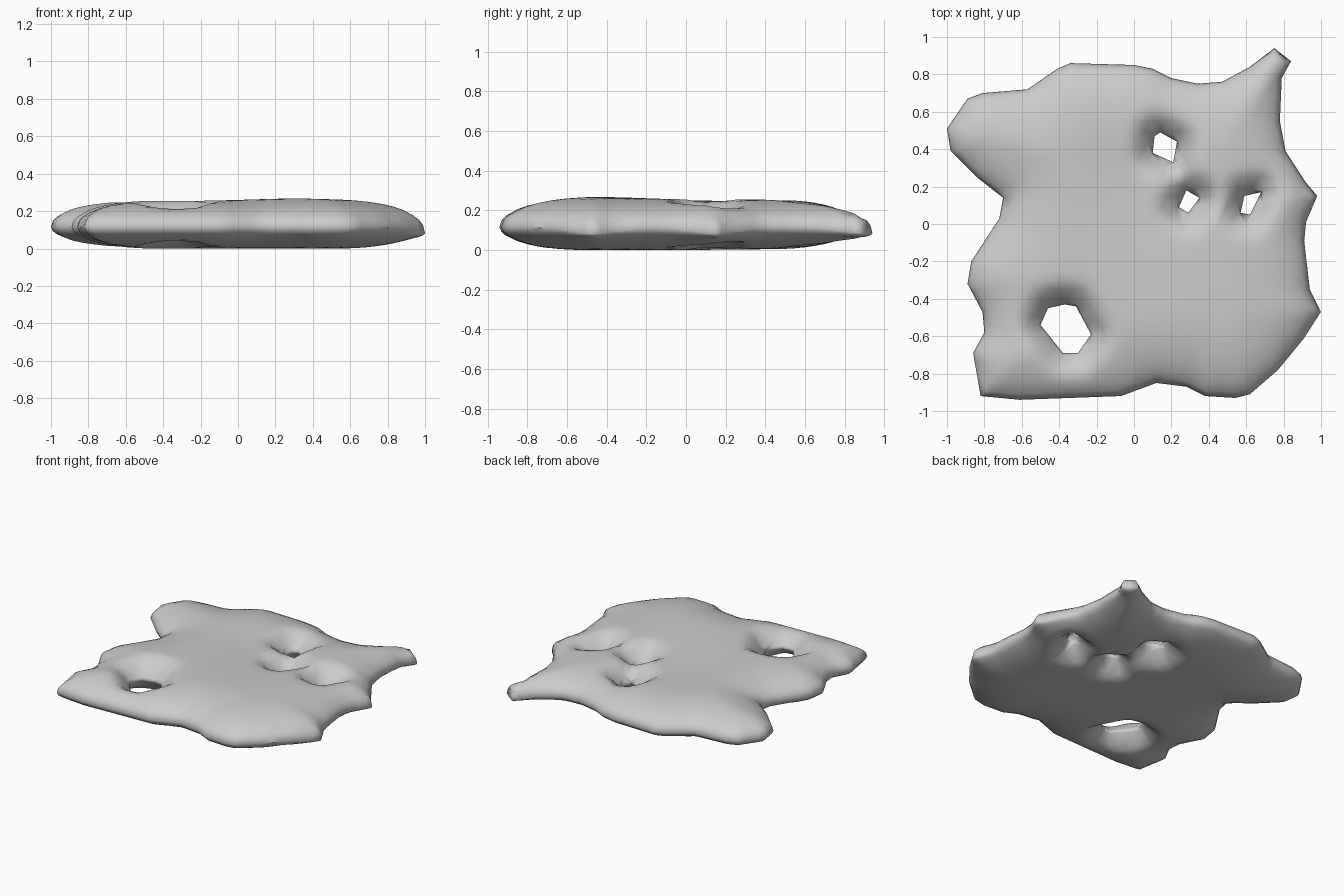
import bpy
import math
from mathutils import Vector
from mathutils.geometry import delaunay_2d_cdt, intersect_point_line

cube = bpy.data.objects.get("Cube")
if cube:
    bpy.data.objects.remove(cube, do_unlink=True)

# Plan shape in hundredths of a unit: ragged outer rim and four holes
RIM = [(-100, 51), (-89, 67), (-81, 70), (-57, 72), (-41, 83), (-34, 86), (0, 85),
       (10, 83), (20, 78), (34, 75), (47, 76), (62, 84), (75, 94), (84, 87),
       (79, 78), (78, 55), (81, 39), (92, 22), (98, 15), (92, 1), (91, -9),
       (94, -35), (100, -47), (91, -61), (77, -78), (62, -91), (54, -93),
       (38, -92), (28, -87), (12, -85), (-7, -92), (-61, -94), (-82, -92),
       (-86, -69), (-80, -58), (-81, -47), (-89, -32), (-87, -20), (-72, 3),
       (-70, 14), (-84, 25), (-98, 39)]
HOLES = [
    [(11, 47), (14, 49), (23, 44), (21, 33), (10, 38)],
    [(28, 18), (35, 14), (29, 6), (24, 9)],
    [(59, 15), (68, 17), (62, 5), (57, 6)],
    [(-46, -45), (-37, -43), (-31, -44), (-23, -59), (-30, -69), (-38, -69), (-50, -54)],
]
DROOPING_TIPS = [Vector((1, -0.47)), Vector((0.8, 0.92)), Vector((0.98, 0.15))]
STEP = 0.05


def to_units(points):
    return [Vector((x / 100, y / 100)) for x, y in points]


def edges_of(loop):
    return list(zip(loop, loop[1:] + loop[:1]))


def subdivide(loop):
    result = []
    for a, b in edges_of(loop):
        count = max(1, round((b - a).length / STEP))
        result += [a.lerp(b, i / count) for i in range(count)]
    return result


def inside_loop(p, loop):
    hit = False
    for a, b in edges_of(loop):
        if (a.y > p.y) != (b.y > p.y):
            if p.x < a.x + (p.y - a.y) / (b.y - a.y) * (b.x - a.x):
                hit = not hit
    return hit


def loop_distance(p, loop):
    best = math.inf
    for a, b in edges_of(loop):
        t = intersect_point_line(p, a, b)[1]
        best = min(best, (p - a.lerp(b, min(1, max(0, t)))).length)
    return best


rim = to_units(RIM)
holes = [to_units(h) for h in HOLES]
loops = [rim] + holes


def inside_slab(p):
    return inside_loop(p, rim) and not any(inside_loop(p, h) for h in holes)


def bump(p, x, y, spread):
    return math.exp(-(p - Vector((x, y))).length_squared / spread)


def surface_heights(p):
    """Bottom and top height of the slab at a plan position."""
    rim_t = min(1, loop_distance(p, rim) / 0.4)
    rim_part = math.sqrt(rim_t * (2 - rim_t))
    hole_t = min(1, min(loop_distance(p, h) for h in holes) / 0.14)
    hole_part = 1 - (1 - hole_t) ** 1.6
    fullness = rim_part * hole_part
    middle = 0.125 - (1 - rim_part) * 0.01
    for tip in DROOPING_TIPS:
        middle -= 0.035 * bump(p, tip.x, tip.y, 0.03) * (1 - rim_part)
    top = 0.255 + 0.012 * bump(p, 0.3, -0.45, 0.1) - 0.015 * bump(p, -0.05, 0.2, 0.1)
    bottom = 0.01 * max(0, p.y)
    return middle + (bottom - middle) * fullness, middle + (top - middle) * fullness


# Plan points: boundary loops, tight rings beside them, then an even interior
points, constraints, rings = [], [], []
for loop in loops:
    dense = subdivide(loop)
    start, count = len(points), len(dense)
    points += dense
    constraints += [(start + i, start + (i + 1) % count) for i in range(count)]
    for i, here in enumerate(dense):
        along = dense[(i + 1) % count] - dense[i - 1]
        normal = Vector((-along.y, along.x)).normalized()
        for offset in (0.01, 0.03):
            for side in (-1, 1):
                p = here + normal * offset * side
                clear = min(loop_distance(p, other) for other in loops)
                if inside_slab(p) and clear > offset * 0.7:
                    rings.append(p)
points += rings

cells = round(1 / STEP)
for i in range(-cells, cells + 1):
    for j in range(-cells, cells + 1):
        p = Vector((i * STEP + (j % 2) * STEP / 2, j * STEP))
        if inside_slab(p) and min(loop_distance(p, loop) for loop in loops) > STEP:
            points.append(p)

plan, plan_edges, plan_faces, *_ = delaunay_2d_cdt(points, constraints, [], 0, 1e-5)
plan_faces = [f for f in plan_faces
              if inside_slab(sum((plan[i] for i in f), Vector((0, 0))) / len(f))]

# Top and bottom skins share the boundary vertices
verts, top_id, bottom_id = [], {}, {}
for i in sorted({i for f in plan_faces for i in f}):
    p = plan[i]
    low, high = surface_heights(p)
    top_id[i] = bottom_id[i] = len(verts)
    verts.append((p.x, p.y, high))
    if high - low > 0.003:
        bottom_id[i] = len(verts)
        verts.append((p.x, p.y, low))

faces = [[top_id[i] for i in f] for f in plan_faces]
faces += [[bottom_id[i] for i in reversed(f)] for f in plan_faces]

mesh = bpy.data.meshes.new("slab")
mesh.from_pydata(verts, [], faces)
mesh.validate()
mesh.update()
slab = bpy.data.objects.new("slab", mesh)
bpy.context.collection.objects.link(slab)

# Plain grey surface
grey = bpy.data.materials.new("light grey")
grey.use_nodes = True
colour = (0.6, 0.6, 0.6, 1)
grey.diffuse_color = colour
grey.node_tree.nodes["Principled BSDF"].inputs["Base Color"].default_value = colour
mesh.materials.append(grey)

bpy.ops.object.select_all(action="DESELECT")
slab.select_set(True)
bpy.context.view_layer.objects.active = slab
bpy.ops.object.shade_smooth_by_angle(angle=math.radians(120))
